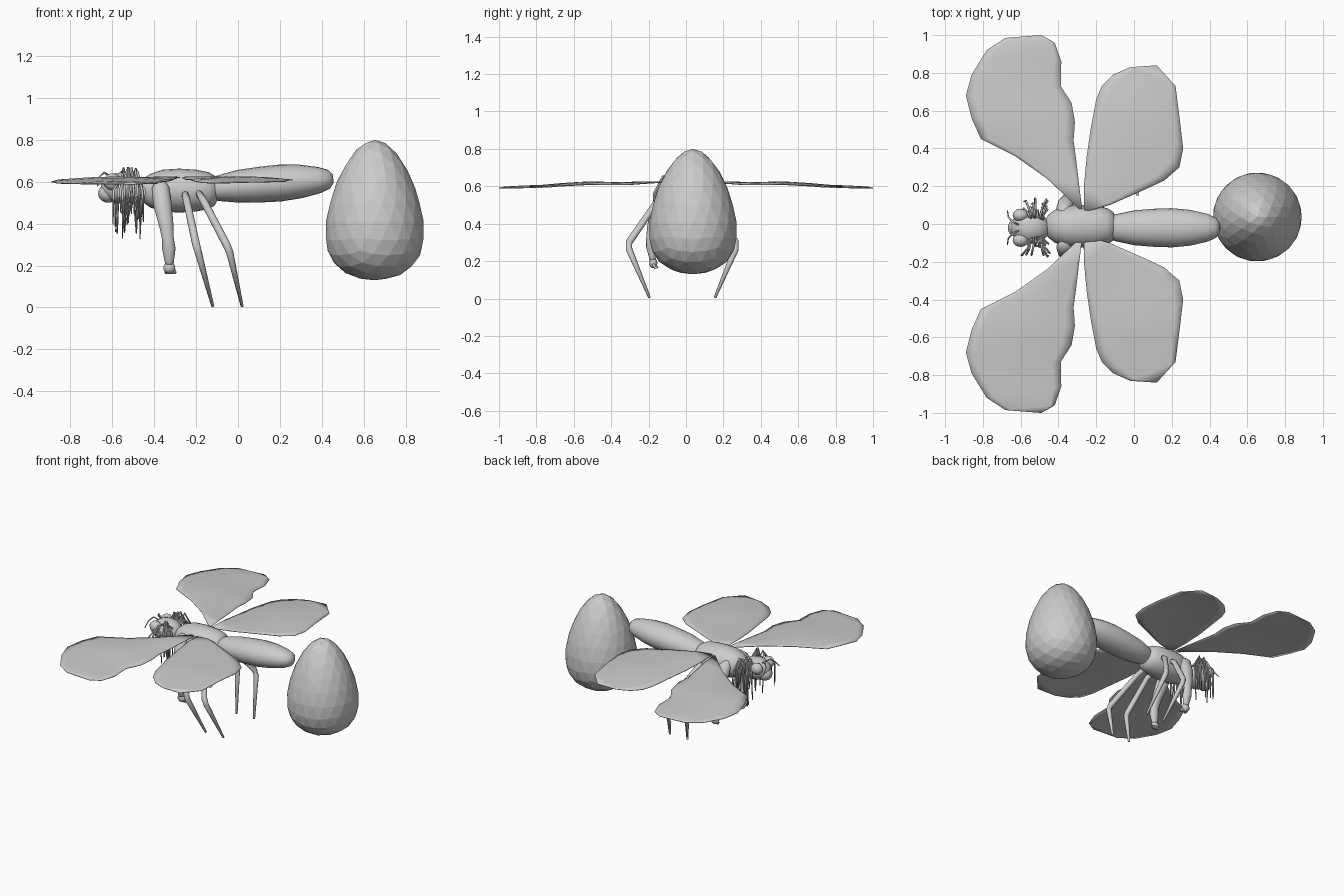
import bpy, bmesh, math, random
from mathutils import Vector, Matrix

if "Cube" in bpy.data.objects:
    bpy.data.objects.remove(bpy.data.objects["Cube"])

random.seed(4)
CY = -0.02  # body centre line in y


def finish(name, bm, smooth=True):
    bmesh.ops.recalc_face_normals(bm, faces=bm.faces[:])
    me = bpy.data.meshes.new(name)
    bm.to_mesh(me)
    bm.free()
    for p in me.polygons:
        p.use_smooth = smooth
    ob = bpy.data.objects.new(name, me)
    bpy.context.collection.objects.link(ob)
    return ob


def add_tube(bm, pts, radii, n=12, flat=1.0):
    """Skin rings of the given radii along a path; flat scales the sideways radius."""
    pts = [Vector(p) for p in pts]
    d = (pts[-1] - pts[0]).normalized()
    ref = Vector((0, 0, 1)) if abs(d.z) < 0.6 else Vector((1, 0, 0))
    rings = []
    for i, p in enumerate(pts):
        t = (pts[min(i + 1, len(pts) - 1)] - pts[max(i - 1, 0)]).normalized()
        u = t.cross(ref).normalized()
        v = u.cross(t)
        rings.append([bm.verts.new(p + radii[i] * (flat * math.cos(a) * u + math.sin(a) * v))
                      for a in (2 * math.pi * k / n for k in range(n))])
    for a, b in zip(rings, rings[1:]):
        for k in range(n):
            bm.faces.new((a[k], a[(k + 1) % n], b[(k + 1) % n], b[k]))
    bm.faces.new(rings[0])
    bm.faces.new(rings[-1])


def tube(name, pts, radii, n=12, flat=1.0):
    bm = bmesh.new()
    add_tube(bm, pts, radii, n, flat)
    return finish(name, bm)


def ball(bm, c, r, seg=16):
    m = Matrix.Translation(c) @ Matrix.Diagonal((*r, 1))
    bmesh.ops.create_uvsphere(bm, u_segments=seg, v_segments=seg // 2 + 2, radius=1, matrix=m)


# Thorax and abdomen
tube("thorax", [(x, CY + 0.008, 0.558) for x in (-0.47, -0.455, -0.42, -0.36, -0.28, -0.2, -0.14, -0.11, -0.095)],
     [0.03, 0.055, 0.08, 0.1, 0.105, 0.1, 0.088, 0.07, 0.04], 20, 1.08)
tube("abdomen", [(-0.13, CY, 0.565), (-0.1, CY, 0.568), (0, CY, 0.578), (0.1, CY, 0.586), (0.2, CY, 0.594),
                 (0.3, CY, 0.602), (0.39, CY, 0.608), (0.435, CY, 0.612), (0.455, CY, 0.614)],
     [0.045, 0.06, 0.078, 0.085, 0.088, 0.08, 0.062, 0.045, 0.02], 20, 1.18)

# Head with eyes and muzzle
bm = bmesh.new()
ball(bm, (-0.55, CY, 0.57), (0.105, 0.085, 0.075), 20)
ball(bm, (-0.62, CY, 0.545), (0.048, 0.05, 0.045))
finish("head", bm)
for s, side in ((1, "left"), (-1, "right")):
    bm = bmesh.new()
    ball(bm, (-0.6, CY + s * 0.066, 0.6), (0.042, 0.035, 0.04))
    finish(side + "_eye", bm)

# Hair hanging down both sides of the head, and thin feelers
bm = bmesh.new()
for s in (1, -1):
    for i in range(18):
        x = random.uniform(-0.56, -0.48)
        x2 = x + (x + 0.52) * random.uniform(0.3, 1.0)
        y = random.uniform(0.08, 0.16)
        top, end = random.uniform(0.61, 0.67), random.uniform(0.32, 0.46)
        add_tube(bm, [(x, CY + s * 0.04, 0.61), (x, CY + s * y * 0.7, top),
                      (x2, CY + s * y, 0.56), (x2 + random.uniform(-.015, .015), CY + s * y * 0.97, end)],
                 [0.005, 0.006, 0.006, 0.003], 5)
finish("hair", bm)
bm = bmesh.new()
for s in (1, -1):
    add_tube(bm, [(-0.61, CY + s * 0.015, 0.625), (-0.64, CY + s * 0.03, 0.645),
                  (-0.665, CY + s * 0.055, 0.62), (-0.67, CY + s * 0.09, 0.58)],
             [0.005, 0.005, 0.004, 0.003], 5)
finish("feelers", bm)

# Arms with hands, and two pairs of jointed legs
for s, side in ((1, "left"), (-1, "right")):
    bm = bmesh.new()
    add_tube(bm, [(-0.37, CY + s * 0.07, 0.61), (-0.37, CY + s * 0.1, 0.57), (-0.36, CY + s * 0.13, 0.49),
                  (-0.342, CY + s * 0.16, 0.39), (-0.335, CY + s * 0.17, 0.33),
                  (-0.33, CY + s * 0.168, 0.28), (-0.328, CY + s * 0.16, 0.22), (-0.328, CY + s * 0.155, 0.2)],
             [0.02, 0.042, 0.044, 0.034, 0.028, 0.032, 0.022, 0.02], 12, 0.8)
    ball(bm, (-0.328, CY + s * 0.155, 0.19), (0.03, 0.022, 0.028), 10)
    for k in range(4):
        x = -0.346 + 0.013 * k
        add_tube(bm, [(x, CY + s * 0.155, 0.185), (x + 0.004, CY + s * 0.145, 0.165), (x + 0.008, CY + s * 0.13, 0.168)],
                 [0.008, 0.008, 0.006], 6)
    finish(side + "_arm", bm)
    for pos, xs in (("middle", (-0.255, -0.245, -0.2, -0.19, -0.12)), ("hind", (-0.19, -0.165, -0.055, -0.04, 0.02))):
        tube(f"{pos}_{side}_leg",
             [(x, CY + s * y, z) for x, y, z in zip(xs, (0.08, 0.14, 0.285, 0.285, 0.175), (0.55, 0.51, 0.3, 0.265, 0.005))],
             [0.016, 0.018, 0.019, 0.018, 0.007], 10)

# Wings: thin cambered sheets between an outer and an inner edge
fore_out = [(-0.29, 0.08), (-0.46, 0.24), (-0.63, 0.36), (-0.81, 0.45), (-0.86, 0.56), (-0.89, 0.68),
            (-0.86, 0.79), (-0.78, 0.92), (-0.68, 0.985), (-0.49, 1.0)]
fore_in = [(-0.275, 0.08), (-0.29, 0.2), (-0.305, 0.33), (-0.32, 0.44), (-0.313, 0.54), (-0.33, 0.64),
           (-0.388, 0.73), (-0.385, 0.86), (-0.42, 0.96), (-0.49, 1.0)]
hind_out = [(-0.265, 0.07), (-0.265, 0.2), (-0.25, 0.36), (-0.23, 0.5), (-0.2, 0.66), (-0.17, 0.73),
            (-0.11, 0.79), (-0.02, 0.83), (0.12, 0.84)]
hind_in = [(-0.24, 0.07), (-0.13, 0.1), (0.03, 0.17), (0.16, 0.23), (0.24, 0.3), (0.26, 0.4),
           (0.245, 0.53), (0.22, 0.73), (0.12, 0.84)]


def wing(name, a, b, s, n=10):
    bm = bmesh.new()
    rows = []
    for (ax, ay), (bx, by) in zip(a, b):
        row = []
        for k in range(n + 1):
            t = k / n
            x, y = ax + (bx - ax) * t, ay + (by - ay) * t
            w = math.hypot(bx - ax, by - ay)
            z = 0.622 - 0.032 * y * y + 0.025 * w * (math.sin(math.pi * t) - 0.5 + 0.25 * math.sin(14 * y))
            row.append(bm.verts.new((x, s * y, z)))
        rows.append(row)
    for r, q in zip(rows, rows[1:]):
        for k in range(n):
            bm.faces.new((r[k], r[k + 1], q[k + 1], q[k]))
    bmesh.ops.remove_doubles(bm, verts=bm.verts[:], dist=0.0005)
    ob = finish(name, bm)
    m = ob.modifiers.new("thickness", 'SOLIDIFY')
    m.thickness = 0.004
    m.offset = 0


for s, side in ((1, "left"), (-1, "right")):
    wing(f"front_{side}_wing", fore_out, fore_in, s)
    wing(f"hind_{side}_wing", hind_out, hind_in, s)

# Faceted egg at the tail, narrower towards the top
bm = bmesh.new()
bmesh.ops.create_icosphere(bm, subdivisions=3, radius=1)
for v in bm.verts:
    z = v.co.z
    k = 0.237 * (1 - 0.17 * z + 0.0 * z * z) / 1.015
    v.co = Vector((0.653 + v.co.x * k, 0.037 + v.co.y * k, 0.465 + 0.335 * z - 0.055 * (1 - z * z)))
finish("egg", bm, smooth=False)
